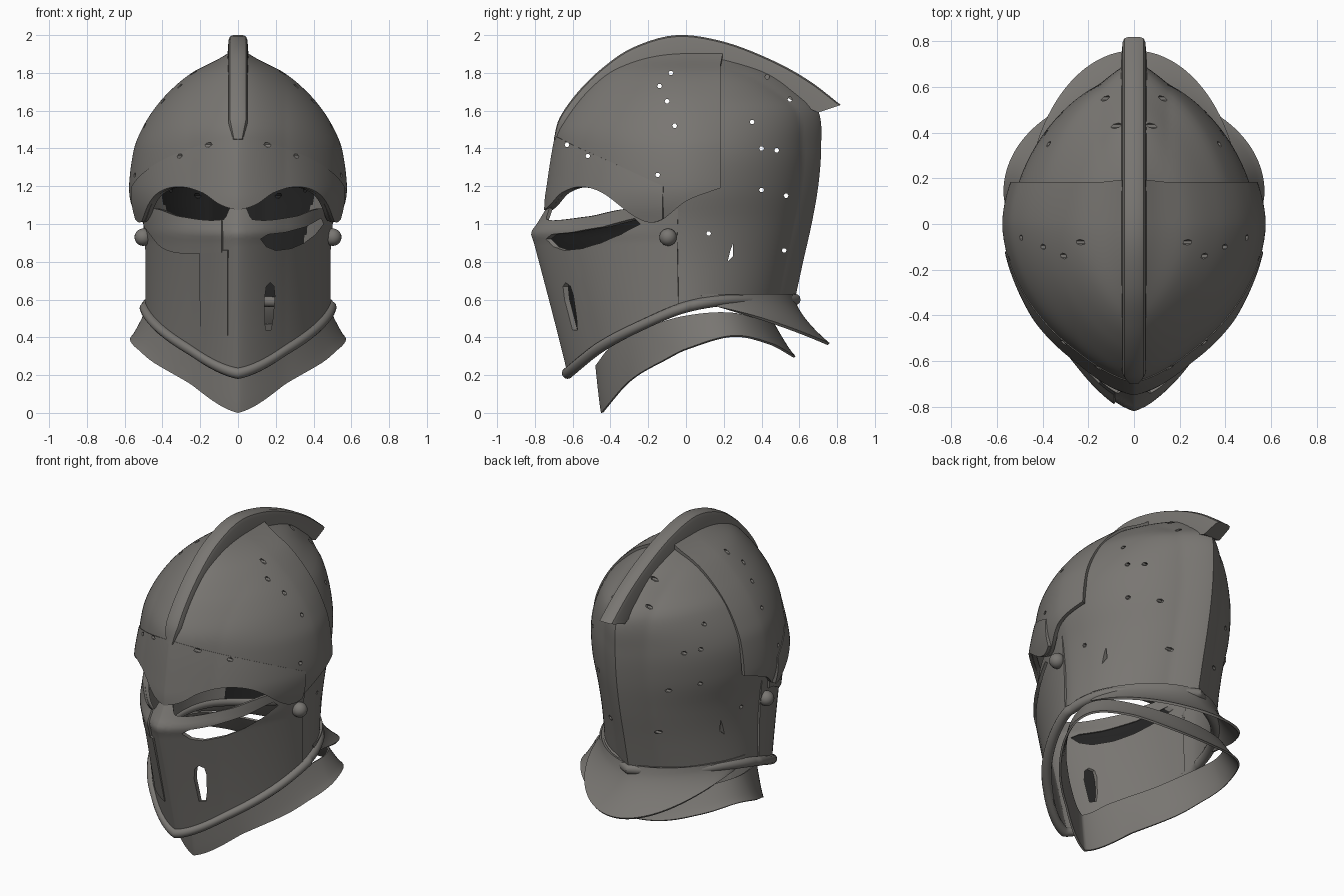
import bpy, bmesh, math
from math import sin, cos, pi, radians

if "Cube" in bpy.data.objects:
    bpy.data.objects.remove(bpy.data.objects["Cube"])

steel = bpy.data.materials.new("weathered_steel")
steel.diffuse_color = (0.19, 0.181, 0.168, 1)
steel.use_nodes = True
steel.node_tree.nodes["Principled BSDF"].inputs["Base Color"].default_value = steel.diffuse_color
dark = bpy.data.materials.new("dark_lining")
dark.diffuse_color = (0.016, 0.016, 0.016, 1)
dark.use_nodes = True
dark.node_tree.nodes["Principled BSDF"].inputs["Base Color"].default_value = dark.diffuse_color


def interp(tab, s, k=1):
    """Smooth (Hermite) lookup of column k in a table sorted on column 0."""
    n = len(tab)
    s = min(max(s, tab[0][0]), tab[-1][0])
    i = max(j for j in range(n - 1) if tab[j][0] <= s)

    def slope(j):
        a, b = tab[max(j - 1, 0)], tab[min(j + 1, n - 1)]
        return (b[k] - a[k]) / (b[0] - a[0])
    h = tab[i + 1][0] - tab[i][0]
    u = (s - tab[i][0]) / h
    return ((2*u**3 - 3*u*u + 1) * tab[i][k] + (u**3 - 2*u*u + u) * h * slope(i)
            + (3*u*u - 2*u**3) * tab[i + 1][k] + (u**3 - u*u) * h * slope(i + 1))


def section(t, lf, lb, w, pf, pb, rb=0.0):
    """Oval outline with pointed ridges; t = 0 is the front, t = pi the back."""
    p = pf if cos(t) > 0 else pb
    x = w * math.copysign(abs(sin(t)) ** (2 / p), sin(t))
    c = abs(cos(t)) ** (2 / p)
    if cos(t) > 0:
        return x, -c * (lf - .04 + .04 * max(0, 1 - abs(x) / .25))
    return x, c * (lb - rb + rb * max(0, 1 - abs(x) / .15))


def finish(name, bm, mods=(), angle=35, lining=None):
    me = bpy.data.meshes.new(name)
    bm.to_mesh(me)
    bm.free()
    ob = bpy.data.objects.new(name, me)
    bpy.context.collection.objects.link(ob)
    for kind, props in mods:
        m = ob.modifiers.new(kind, kind)
        for key, val in props.items():
            setattr(m, key, val)
    if mods:
        dg = bpy.context.evaluated_depsgraph_get()
        new = bpy.data.meshes.new_from_object(ob.evaluated_get(dg))
        ob.modifiers.clear()
        ob.data = new
    ob.data.materials.clear()
    ob.data.materials.append(steel)
    if lining:  # faces turned towards the inside get the dark colour
        ob.data.materials.append(dark)
        for f in ob.data.polygons:
            c, n = f.center, f.normal
            inward = (n.x * c.x + n.y * c.y + n.z * (c.z - 1)) < -.15 * c.length
            f.material_index = int(inward and lining(c))
    bpy.ops.object.select_all(action='DESELECT')
    ob.select_set(True)
    bpy.context.view_layer.objects.active = ob
    bpy.ops.object.shade_smooth_by_angle(angle=radians(angle))


def sheet(name, f, nu, nv, closed=False, thick=0.02, cutter=None, lining=None):
    """Grid surface f(u, v), thickened inwards and optionally pierced; thick=0 caps it as a solid."""
    bm = bmesh.new()
    cols = nu if closed else nu + 1
    g = [[bm.verts.new(f(i / nu, j / nv)) for j in range(nv + 1)] for i in range(cols)]
    for i in range(nu):
        a, b = g[i], g[(i + 1) % cols]
        for j in range(nv):
            bm.faces.new((a[j], b[j], b[j + 1], a[j + 1]))
    mods = [('SOLIDIFY', dict(thickness=thick, offset=-1))] if thick else []
    if not thick:
        bmesh.ops.remove_doubles(bm, verts=bm.verts, dist=1e-5)
        bmesh.ops.holes_fill(bm, edges=bm.edges, sides=0)
        bmesh.ops.recalc_face_normals(bm, faces=bm.faces)
    if cutter:
        mods.append(('BOOLEAN', dict(object=cutter, operation='DIFFERENCE', solver='EXACT')))
    finish(name, bm, mods, lining=lining)


def wall(tab, pf, pb, t0, t1, zb, zt, off=lambda v: 0, ease=1.0):
    """Helmet wall between a lower and an upper edge, each a function of (x, y)."""
    def at(t, z, o=0):
        return section(t, *(interp(tab, z, k) + o for k in (1, 2, 3)), pf, pb, .06)

    def edge(t, e):
        z = 1.0
        for _ in range(6):
            z = e(*at(t, z))
        return z

    def f(u, v):
        t = radians(t0 + (t1 - t0) * u)
        a, b = edge(t, zb), edge(t, zt)
        z = a + (b - a) * (1 - (1 - v) ** ease)
        return (*at(t, z, off(v)), z)
    return f


def prisms(name, outlines, axis, lo, hi):
    """Hidden cutter made of extruded outlines."""
    bm = bmesh.new()
    mk = (lambda a, b, d: (d, a, b)) if axis == 'x' else (lambda a, b, d: (a, d, b))
    for pts in outlines:
        A, B = ([bm.verts.new(mk(a, b, d)) for a, b in pts] for d in (lo, hi))
        bm.faces.new(A)
        bm.faces.new(B[::-1])
        for i in range(len(pts)):
            bm.faces.new((A[i], B[i], B[i - 1], A[i - 1]))
    bmesh.ops.recalc_face_normals(bm, faces=bm.faces)
    me = bpy.data.meshes.new(name)
    bm.to_mesh(me)
    bm.free()
    ob = bpy.data.objects.new(name, me)
    bpy.context.collection.objects.link(ob)
    ob.hide_render = True
    ob.hide_set(True)
    return ob


# Tables: height, front length, back length, half width; then edge heights along y or x
SKULL = [(.5, .68, .555, .485), (.8, .7, .62, .482), (1, .7, .665, .498), (1.2, .7, .70, .535),
         (1.4, .68, .715, .528), (1.6, .6, .70, .44), (1.7, .52, .60, .355), (1.8, .4, .46, .235),
         (1.87, .28, .27, .1), (1.91, .18, .15, .04)]
VISOR = [(1, .72, .72, .53), (1.1, .73, .72, .565), (1.2, .722, .72, .577), (1.4, .70, .72, .55),
         (1.5, .68, .72, .51), (1.6, .62, .72, .45), (1.7, .54, .72, .365), (1.8, .43, .72, .245),
         (1.87, .3, .72, .11), (1.91, .2, .72, .042)]
MASK = [(.18, .62, .6, .495), (.5, .70, .6, .492), (.9, .805, .6, .495), (.955, .82, .6, .5),
        (1.0, .79, .6, .505), (1.1, .73, .6, .515)]
HEM = [(-.64, .2), (-.45, .35), (-.2, .48), (0, .56), (.23, .598), (.45, .59), (.56, .6)]
BROW = [(-.745, 1.06), (-.70, 1.1), (-.64, 1.165), (-.54, 1.197), (-.43, 1.165), (-.28, 1.05),
        (-.2, 1.01), (-.13, 1.02), (0, 1.12), (.18, 1.19)]
BAND = [(-.75, 1.5), (-.6, 1.42), (-.4, 1.33), (-.12, 1.2)]
SILL = [(0, 1.1), (.04, 1.09), (.075, 1.025), (.3, 1.04), (.42, 1.08), (.5, 1.08)]
hem = lambda x, y: interp(HEM, y)
brow = lambda x, y: interp(BROW, y)
sill = lambda x, y: interp(SILL, abs(x))

# Small punctures through both sides, and the mirrored slots in the face plate
spots = [(.43, 1.78), (.55, 1.66), (.35, 1.54), (.4, 1.4), (.48, 1.39), (.4, 1.18), (.53, 1.15),
         (.12, .95), (.52, .86), (-.08, 1.8), (-.14, 1.73), (-.1, 1.65), (-.06, 1.52),
         (-.15, 1.26), (-.52, 1.36), (-.63, 1.42)]
dots = [[(y + .013 * cos(a * pi / 3), z + .013 * sin(a * pi / 3)) for a in range(6)] for y, z in spots]
dots.append([(.22, .80), (.25, .83), (.25, .90), (.235, .86)])
punctures = prisms("puncture_cutter", dots, 'x', -1, 1)
holes = [[(.12, .92), (.16, .945), (.25, .955), (.36, .985), (.44, 1.03), (.452, 1.0), (.41, .945),
          (.35, .90), (.28, .87), (.2, .86), (.15, .88)],
         [(.145, .44), (.175, .44), (.185, .5), (.195, .62), (.19, .67), (.17, .69), (.15, .67), (.14, .6)]]
slots = prisms("slot_cutter", holes + [[(-x, z) for x, z in h] for h in holes], 'y', -1.2, -.15)

# Skull shell, visor, brow band, face plate
sheet("skull_shell", wall(SKULL, 1.6, 1.75, 78, 282, hem, lambda x, y: 1.91, ease=1.5), 100, 44,
      cutter=punctures, lining=lambda c: c.y > .33 and .6 < c.z < 1.5)
sheet("visor", wall(VISOR, 1.72, 1.75, -109, 109, brow, lambda x, y: 1.91, ease=1.5), 120, 40,
      thick=.025, cutter=punctures)
sheet("brow_band", wall(VISOR, 1.72, 1.75, -77, 77, brow, lambda x, y: interp(BAND, y),
                        off=lambda v: .004 + .018 * (1 - v)), 100, 10, cutter=punctures)
sheet("face_plate", wall(MASK, 1.6, 1.6, -84, 84, hem, sill), 120, 40, cutter=slots)

# Repair plates closing the slots on one cheek, dark behind
PATCH = [(-.48, .98), (-.4, .88), (-.3, .845), (-.08, .85)]
sheet("cheek_patch", wall(MASK, 1.6, 1.6, -76, -14, lambda x, y: interp(PATCH, x), sill,
                          off=lambda v: .014), 30, 8, lining=lambda c: True)
sheet("breath_patch", wall(MASK, 1.6, 1.6, -29, -10, lambda x, y: .41, lambda x, y: .86,
                           off=lambda v: .006 + .006 * v), 12, 8, thick=.015, lining=lambda c: True)

# Flared neck guard at the back
def neck(u, v):
    t = radians(100 + 160 * u)
    c = max(-cos(t), 0)
    top = (*section(t, .6, .57, .485, 1.6, 1.75), .63)
    low = (.47 * sin(t), .05 + .71 * c, .575 - .205 * c ** 1.5)
    k = [(1 - v) ** e for e in (1.3, 1.3, .8)]
    return [a + (b - a) * q for a, b, q in zip(top, low, k)]
sheet("neck_guard", neck, 60, 10, thick=.015)

# Separate throat collar
CT = [(-.48, .25), (-.4, .35), (-.2, .455), (0, .515), (.25, .53), (.47, .47)]
CB = [(-.45, 0), (-.3, .17), (-.1, .29), (0, .34), (.25, .41), (.45, .37), (.58, .3)]
def collar(u, v):
    t = 2 * pi * u
    x0, y0 = section(t, .59, .44, .572, 1.65, 2)
    x1, y1 = section(t, .62, .33, .495, 1.65, 2)
    a, b = (x0, y0 + .14, interp(CB, y0 + .14)), (x1, y1 + .14, interp(CT, y1 + .14))
    return [p + (q - p) * k for p, q, k in zip(a, b, (v ** .85, v ** .85, v))]
sheet("throat_collar", collar, 120, 8, closed=True, thick=.012)

# Rolled rim along the lower edge
front = wall(MASK, 1.6, 1.6, 0, 360, hem, hem)
back = wall(SKULL, 1.6, 1.75, 0, 360, hem, hem)
def rim(u, v):
    x, y, z = (front if cos(2 * pi * u) > 0 else back)(u, 0)
    r, a = math.hypot(x, y), 2 * pi * v
    k = 1 + .03 * cos(a) / r
    return x * k, y * k, z + .03 * sin(a)
sheet("rolled_rim", rim, 120, 12, closed=True, thick=0)

# Crest comb running from brow to nape
OUT = [(-.70, 1.45), (-.67, 1.56), (-.58, 1.69), (-.45, 1.82), (-.28, 1.935), (-.05, 2.0),
       (.2, 1.965), (.45, 1.87), (.65, 1.76), (.82, 1.63)]
INN = [(-.66, 1.43), (-.6, 1.5), (-.5, 1.6), (-.38, 1.72), (-.24, 1.82), (-.04, 1.87),
       (.18, 1.84), (.4, 1.75), (.57, 1.65), (.70, 1.59)]
OUT, INN = ([(i, *p) for i, p in enumerate(l)] for l in (OUT, INN))
def crest(u, v):
    s = 9 * v
    x, k = [(-1.15, 0), (-1, .8), (-.85, .94), (-.5, 1), (.5, 1), (.85, .94), (1, .8), (1.15, 0)][round(u * 8) % 8]
    h = .05 * min(1, .5 + s / 2)
    return (x * h, *(interp(INN, s, c) * (1 - k) + interp(OUT, s, c) * k for c in (1, 2)))
sheet("crest_comb", crest, 8, 45, closed=True, thick=0)

# Visor pivot rivets
for side, label in ((1, "right"), (-1, "left")):
    bm = bmesh.new()
    bmesh.ops.create_uvsphere(bm, u_segments=20, v_segments=12, radius=.046)
    bmesh.ops.translate(bm, verts=bm.verts, vec=(side * .502, -.095, .93))
    finish("pivot_rivet_" + label, bm)
